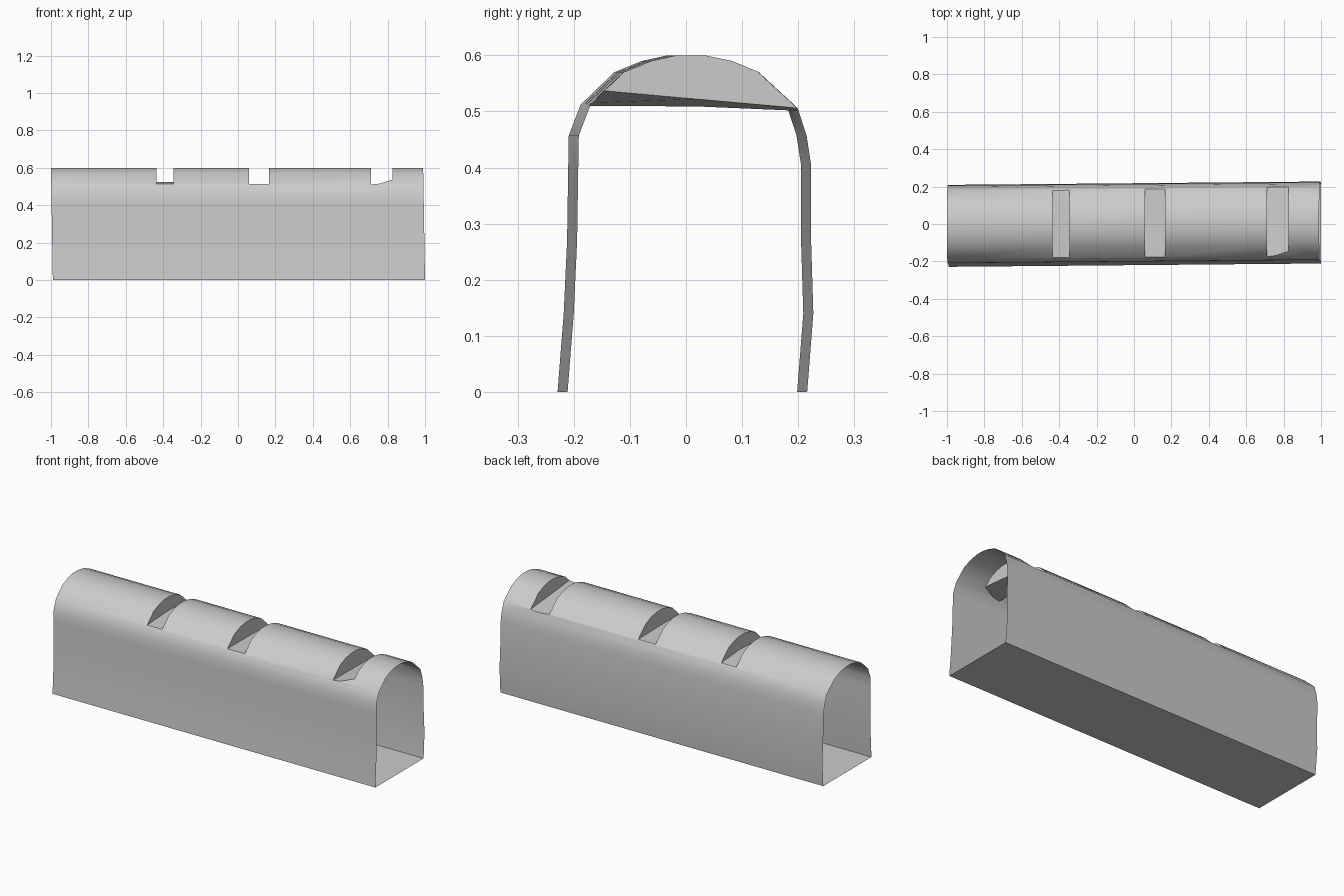
import bpy, bmesh, math

if "Cube" in bpy.data.objects:
    bpy.data.objects.remove(bpy.data.objects["Cube"])

# Cross-section (y, z) of the arched shell at mid-length, counter-clockwise
PROFILE = [(-0.22, 0), (-0.209, 0.14), (-0.203, 0.27), (-0.201, 0.4), (-0.200, 0.457),
           (-0.179, 0.512), (-0.119, 0.57), (-0.07, 0.59), (-0.025, 0.6), (0.025, 0.6),
           (0.073, 0.59), (0.121, 0.57), (0.19, 0.506), (0.206, 0.457), (0.214, 0.405),
           (0.214, 0.27), (0.218, 0.14), (0.207, 0)]


def loft(name, rings):
    """Closed solid through matching rings of points."""
    bm = bmesh.new()
    a, b = [[bm.verts.new(p) for p in r] for r in rings]
    n = len(a)
    for i in range(n):
        j = (i + 1) % n
        bm.faces.new((a[i], a[j], b[j], b[i]))
    bm.faces.new(a)
    bm.faces.new(b[::-1])
    bmesh.ops.recalc_face_normals(bm, faces=bm.faces)
    me = bpy.data.meshes.new(name)
    bm.to_mesh(me)
    bm.free()
    ob = bpy.data.objects.new(name, me)
    bpy.context.collection.objects.link(ob)
    return ob


def ring(x):
    # slight skew of the whole tunnel
    return [(x + 0.005 - 0.0167 * z, y + 0.009 * x, z) for y, z in PROFILE]


# Arched tunnel body
shell = loft("arched_shell", [ring(-0.995), ring(0.995)])

# Slot cutters: x start, x end, floor line (y, z) on each side
slots = [(-0.437, -0.345, [(-0.3, 0.508), (0.02, 0.525), (0.3, 0.502)],
          [(-0.3, 0.508), (0.02, 0.525), (0.3, 0.502)]),
         (0.059, 0.165, [(-0.3, 0.513), (0.02, 0.513), (0.3, 0.508)],
          [(-0.3, 0.513), (0.02, 0.513), (0.3, 0.508)]),
         (0.711, 0.825, [(-0.3, 0.511), (0.02, 0.509), (0.3, 0.506)],
          [(-0.3, 0.551), (0.02, 0.522), (0.3, 0.497)])]
cutters = []
for x0, x1, f0, f1 in slots:
    lid = [(0.3, 0.8), (-0.3, 0.8)]
    c = loft("slot_cutter", [[(x, y, z) for y, z in f + lid] for x, f in ((x0, f0), (x1, f1))])
    c.hide_render = True
    cutters.append(c)
    mod = shell.modifiers.new("slot", 'BOOLEAN')
    mod.operation = 'DIFFERENCE'
    mod.solver = 'EXACT'
    mod.object = c

# Bake the cuts and drop the helpers
dg = bpy.context.evaluated_depsgraph_get()
baked = bpy.data.meshes.new_from_object(shell.evaluated_get(dg))
shell.modifiers.clear()
shell.data = baked
for c in cutters:
    bpy.data.objects.remove(c)

# Open both ends, keeping the floor, walls and slot pockets
bm = bmesh.new()
bm.from_mesh(baked)
ends = [f for f in bm.faces if abs(f.normal.x) > 0.9 and abs(f.calc_center_median().x) > 0.95]
bmesh.ops.delete(bm, geom=ends, context='FACES')
bm.to_mesh(baked)
bm.free()

bpy.context.view_layer.objects.active = shell
shell.select_set(True)
bpy.ops.object.shade_smooth_by_angle(angle=math.radians(38))
